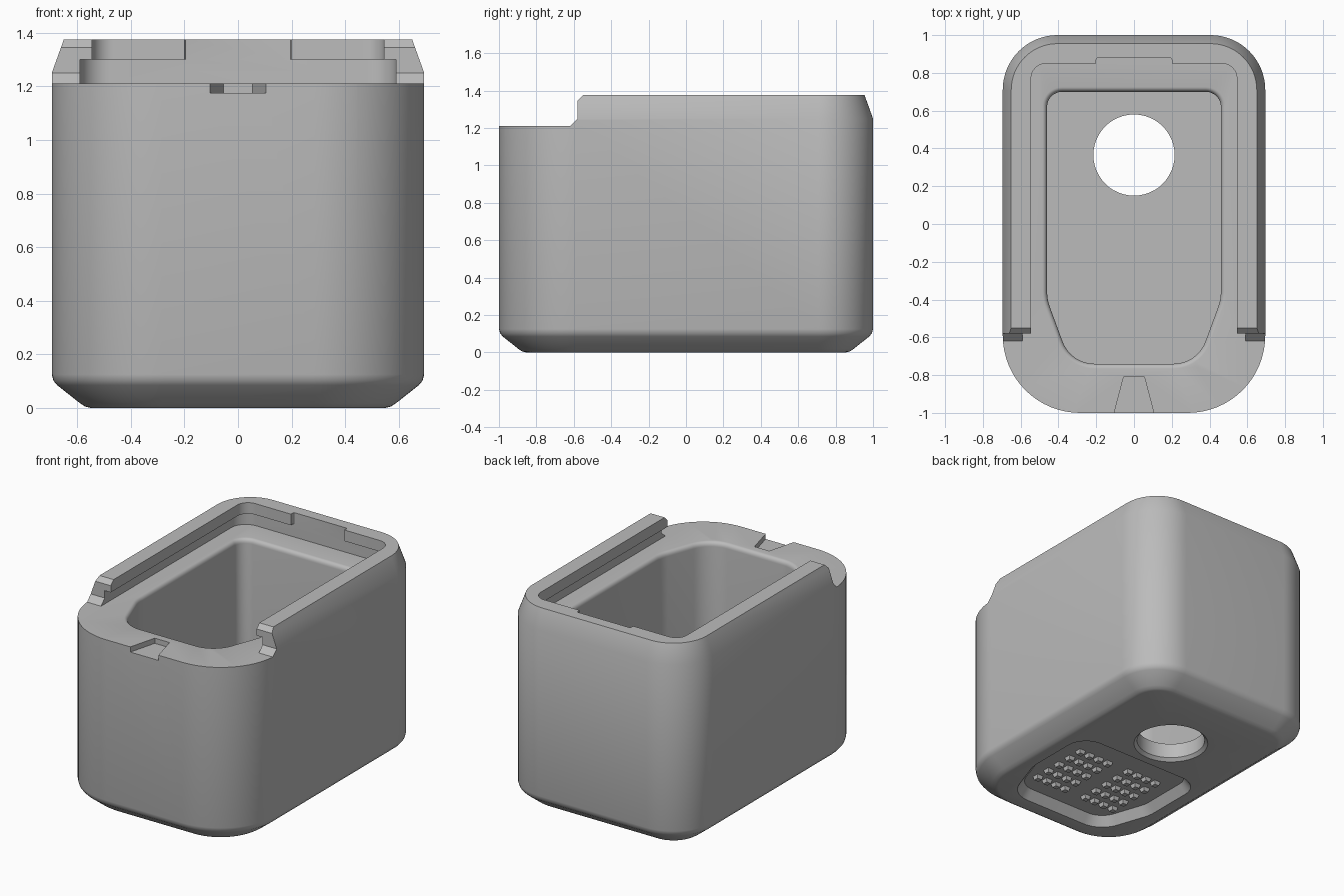
import bpy, bmesh, math
from mathutils import Vector

cube = bpy.data.objects.get("Cube")
if cube:
    bpy.data.objects.remove(cube)

grey = bpy.data.materials.new("plain grey")
grey.use_nodes = True
colour = (0.5, 0.5, 0.5, 1)
grey.diffuse_color = colour
grey.node_tree.nodes["Principled BSDF"].inputs["Base Color"].default_value = colour


def rounded(corners, steps=12):
    """Fillet a counter-clockwise polygon given as (x, y, radius)."""
    out = []
    for i, (x, y, r) in enumerate(corners):
        p = Vector((x, y))
        a = (Vector(corners[i - 1][:2]) - p).normalized()
        b = (Vector(corners[(i + 1) % len(corners)][:2]) - p).normalized()
        if r == 0:
            out.append(p)
            continue
        half = a.angle(b) / 2
        centre = p + (a + b).normalized() * (r / math.sin(half))
        start = p + a * (r / math.tan(half)) - centre
        turn = math.pi - 2 * half
        for k in range(steps + 1):
            t = turn * k / steps
            c, s = math.cos(t), math.sin(t)
            out.append(centre + Vector((start.x * c - start.y * s, start.x * s + start.y * c)))
    return out


def mirrored(half):
    """Complete a right-hand list of corners, front to back, with its mirror."""
    return half + [(-x, y, r) for x, y, r in reversed(half)]


def grown(ring, d):
    """Offset a ring outwards by d with mitred corners."""
    out = []
    for i, p in enumerate(ring):
        e = (p - ring[i - 1]).normalized()
        f = (ring[(i + 1) % len(ring)] - p).normalized()
        n, m = Vector((e.y, -e.x)), Vector((f.y, -f.x))
        out.append(p + (n + m) * (d / (1 + n.dot(m))))
    return out


def finish(name, bm):
    bmesh.ops.recalc_face_normals(bm, faces=bm.faces)
    mesh = bpy.data.meshes.new(name)
    bm.to_mesh(mesh)
    bm.free()
    mesh.materials.append(grey)
    obj = bpy.data.objects.new(name, mesh)
    bpy.context.collection.objects.link(obj)
    return obj


def loft(name, ring, profile):
    """Stack copies of a ring at (offset, height) and cap both ends."""
    bm = bmesh.new()
    rows = [[bm.verts.new((p.x, p.y, z)) for p in grown(ring, d)] for d, z in profile]
    n = len(ring)
    for low, high in zip(rows, rows[1:]):
        for i in range(n):
            j = (i + 1) % n
            bm.faces.new((low[i], low[j], high[j], high[i]))
    bm.faces.new(rows[0][::-1])
    bm.faces.new(rows[-1])
    return finish(name, bm)


def activate(obj):
    bpy.ops.object.select_all(action="DESELECT")
    obj.select_set(True)
    bpy.context.view_layer.objects.active = obj


def cut(target, cutter):
    cutter.hide_render = True
    mod = target.modifiers.new("cut", "BOOLEAN")
    mod.operation, mod.solver, mod.object = "DIFFERENCE", "EXACT", cutter
    activate(target)
    bpy.ops.object.modifier_apply(modifier=mod.name)
    bpy.data.objects.remove(cutter)


FLOOR, DECK, TOP = 0.12, 1.21, 1.375

# Outer shell: softened chamfer below, tapered rim above
outline = rounded(mirrored([(0.695, -1, 0.41), (0.695, 1, 0.29)]), 16)
body = loft("body", outline, [
    (-0.145, 0), (-0.125, 0.005), (-0.105, 0.018), (-0.02, 0.085),
    (-0.006, 0.102), (0, 0.125), (0, 1.25), (-0.045, TOP)])

# Lowered front deck, cut with the stepped side profile of the rail ends
bm = bmesh.new()
side = [(-1.3, DECK), (-0.62, DECK), (-0.58, 1.25), (-0.58, 1.345), (-0.55, TOP),
        (-0.5, 1.425), (-1.3, 1.425)]
face = bm.faces.new([bm.verts.new((-1, y, z)) for y, z in side])
moved = bmesh.ops.extrude_face_region(bm, geom=[face])["geom"]
bmesh.ops.translate(bm, vec=(2, 0, 0), verts=[v for v in moved if isinstance(v, bmesh.types.BMVert)])
cut(body, finish("deck_cutter", bm))

# Sliding slot: wide groove below, narrower opening between the lips
groove = rounded(mirrored([(0.59, -1.2, 0), (0.59, 0.88, 0.11)]))
cut(body, loft("groove_cutter", groove, [(0, DECK), (0, 1.3)]))
opening = rounded(mirrored([(0.545, -1.2, 0), (0.545, 0.85, 0.08)]))
cut(body, loft("opening_cutter", opening, [(0, 1.25), (0, 1.5)]))
back_notch = rounded(mirrored([(0.2, 0.7, 0), (0.2, 0.88, 0.01)]), 3)
cut(body, loft("back_notch_cutter", back_notch, [(0, 1.26), (0, 1.5)]))

# Deep well with a rounded upper edge
well = rounded(mirrored([(0.335, -0.74, 0.18), (0.46, -0.4, 0.25), (0.46, 0.7, 0.08)]))
lip = [(0.025 * (1 - math.cos(t)), DECK - 0.03 + 0.03 * math.sin(t))
       for t in (math.pi / 2 * k / 5 for k in range(6))]
cut(body, loft("well_cutter", well, [(0, FLOOR)] + lip + [(0.025, 1.3)]))

# Round hole through the floor with a chamfered lower edge
hole = [Vector((0.215 * math.cos(t), 0.365 + 0.215 * math.sin(t)))
        for t in (math.tau * k / 48 for k in range(48))]
cut(body, loft("hole_cutter", hole, [(0.04, -0.02), (0, 0.02), (0, 0.3)]))

# Wedge-shaped thumb notch at the front
thumb = rounded([(-0.118, -1.05, 0), (0.118, -1.05, 0), (0.055, -0.81, 0), (-0.055, -0.81, 0)])
cut(body, loft("thumb_cutter", thumb, [(0, 1.175), (0, 1.4)]))

# Recessed grip pad underneath
RECESS = 0.06
pad = rounded(mirrored([(0.36, -0.77, 0.18), (0.48, -0.42, 0.25), (0.48, 0.07, 0.14)]))
cut(body, loft("pad_cutter", pad, [(0.02, -0.02), (-0.04, RECESS)]))

activate(body)
bpy.ops.object.shade_smooth_by_angle(angle=math.radians(30))

# Two blocks of small tapered studs on the grip pad
bm = bmesh.new()
for sign in (-1, 1):
    for col in range(4):
        for row in range(5):
            geom = bmesh.ops.create_cube(bm, size=1)["verts"]
            for v in geom:
                width = 0.034 if v.co.z < 0 else 0.05
                v.co.x = v.co.x * width + sign * (0.085 + 0.075 * col)
                v.co.y = v.co.y * width - 0.16 - 0.105 * row
                v.co.z = RECESS - 0.025 if v.co.z < 0 else RECESS + 0.005
finish("grip_studs", bm)
